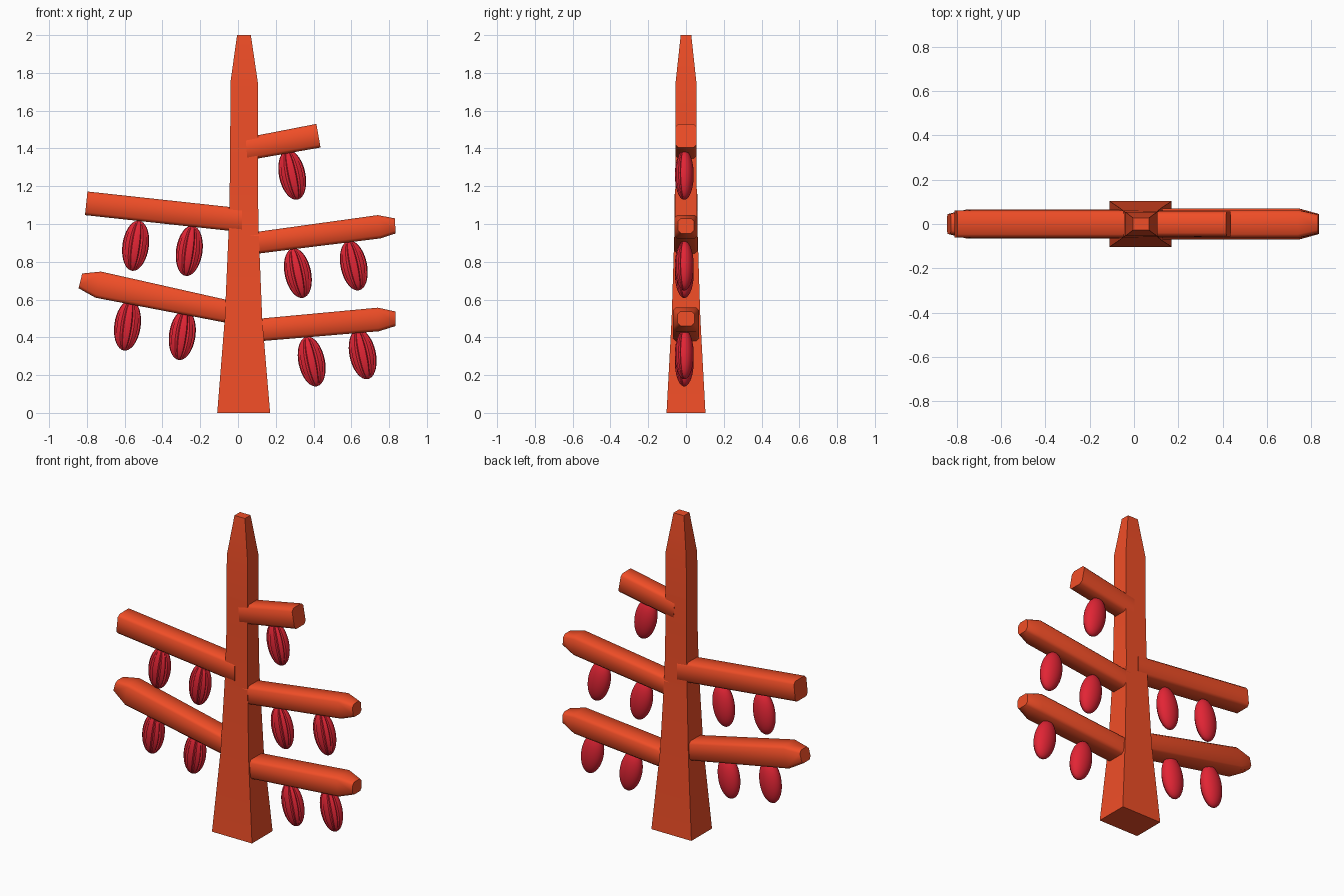
import bpy, bmesh, math
from mathutils import Vector, Matrix

if "Cube" in bpy.data.objects:
    bpy.data.objects.remove(bpy.data.objects["Cube"])


def material(name, color):
    m = bpy.data.materials.new(name)
    m.diffuse_color = (*color, 1)
    m.use_nodes = True
    m.node_tree.nodes["Principled BSDF"].inputs["Base Color"].default_value = m.diffuse_color
    return m


bark = material("bark_orange", (0.87, 0.075, 0.02))
red = material("pod_red", (0.76, 0.018, 0.035))


def finish(name, bm, mat, angle):
    bmesh.ops.recalc_face_normals(bm, faces=bm.faces)
    me = bpy.data.meshes.new(name)
    bm.to_mesh(me)
    bm.free()
    me.materials.append(mat)
    ob = bpy.data.objects.new(name, me)
    bpy.context.collection.objects.link(ob)
    bpy.ops.object.select_all(action='DESELECT')
    ob.select_set(True)
    bpy.context.view_layer.objects.active = ob
    bpy.ops.object.shade_smooth_by_angle(angle=math.radians(angle))
    return ob


def loft(name, rings, angle):
    bm = bmesh.new()
    rows = [[bm.verts.new(p) for p in ring] for ring in rings]
    n = len(rows[0])
    for a, b in zip(rows, rows[1:]):
        for i in range(n):
            j = (i + 1) % n
            bm.faces.new((a[i], a[j], b[j], b[i]))
    bm.faces.new(rows[0])
    bm.faces.new(rows[-1])
    return finish(name, bm, bark, angle)


# Tapered square trunk: z, left x, right x, half depth
trunk = [(0, -0.11, 0.17, 0.103), (0.5, -0.07, 0.128, 0.076), (1.0, -0.048, 0.108, 0.06),
         (1.3, -0.042, 0.105, 0.055), (1.75, -0.04, 0.105, 0.055), (2.0, -0.005, 0.068, 0.028)]
loft("trunk", [[(l, -d, z), (r, -d, z), (r, d, z), (l, d, z)] for z, l, r, d in trunk], 40)


# Chamfered rectangular cross-section between a top and a bottom point
def section(tx, tz, bx, bz, d, c=0.016):
    top, bot = Vector((tx, 0, tz)), Vector((bx, 0, bz))
    h = (top - bot).length
    ring = []
    for y, s in ((-d + c, 0), (d - c, 0), (d, c), (d, h - c),
                 (d - c, h), (-d + c, h), (-d, h - c), (-d, c)):
        p = bot.lerp(top, s / h)
        p.y = y
        ring.append(p)
    return ring


# Branches: top x, top z, bottom x, bottom z, half depth per section
branches = {
    "branch_lower_right": [(0.05, 0.493, 0.05, 0.374, 0.07), (0.74, 0.557, 0.745, 0.432, 0.07),
                           (0.833, 0.537, 0.835, 0.46, 0.045)],
    "branch_middle_right": [(0.04, 0.95, 0.04, 0.835, 0.062), (0.74, 1.047, 0.755, 0.924, 0.062),
                            (0.83, 1.03, 0.835, 0.95, 0.042)],
    "branch_upper_right": [(0.04, 1.457, 0.05, 1.337, 0.056), (0.415, 1.53, 0.437, 1.405, 0.056)],
    "branch_lower_left": [(0.0, 0.585, 0.0, 0.465, 0.066), (-0.725, 0.748, -0.755, 0.61, 0.066),
                          (-0.825, 0.738, -0.844, 0.66, 0.045)],
    "branch_upper_left": [(0.02, 1.083, 0.02, 0.957, 0.062), (-0.797, 1.172, -0.81, 1.047, 0.062)],
}
for name, secs in branches.items():
    loft(name, [section(*s) for s in secs], 50)


# Hanging pods: ellipsoids with lengthwise grooves cut into the front half
def pod(name, x, z, tilt):
    bm = bmesh.new()
    bmesh.ops.create_uvsphere(bm, u_segments=48, v_segments=18, radius=1)
    for v in bm.verts:
        az = math.atan2(v.co.x, -v.co.y)
        k = 1.0
        for g in (-60, -20, 20, 60):
            off = abs(math.degrees(az) - g)
            if off < 4:
                k = 0.86
        v.co = Vector((v.co.x * k * 0.07, v.co.y * k * 0.05, v.co.z * 0.134))
    bm.transform(Matrix.Translation((x, -0.009, z)) @ Matrix.Rotation(math.radians(tilt), 4, 'Y'))
    finish(name, bm, red, 35)


right = [(0.287, 1.26), (0.317, 0.74), (0.613, 0.78), (0.39, 0.272), (0.66, 0.31)]
left = [(-0.542, 0.885), (-0.258, 0.858), (-0.585, 0.463), (-0.295, 0.413)]
for i, (x, z) in enumerate(right):
    pod(f"pod_right_{i + 1}", x, z, -12)
for i, (x, z) in enumerate(left):
    pod(f"pod_left_{i + 1}", x, z, 8)
